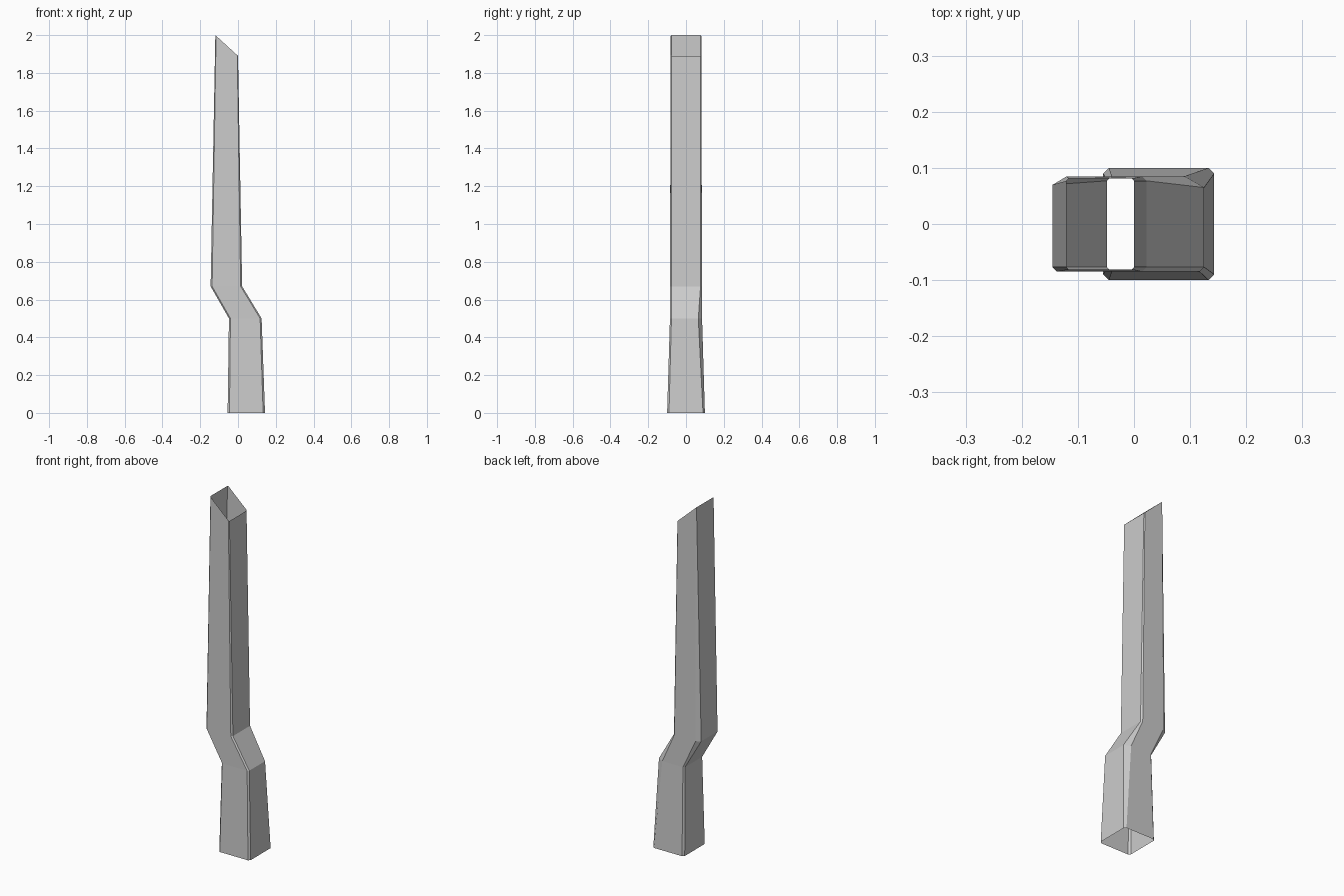
import bpy, bmesh

if "Cube" in bpy.data.objects:
    bpy.data.objects.remove(bpy.data.objects["Cube"])

# Cross-sections: x_min, x_max, half depth, z at left, z at right,
# then (x, y) chamfers: front-left, front-right, back-right, back-left
SECTIONS = [
    (-0.055, 0.143, 0.10, 0.0, 0.0, [(0.010, 0.010)] * 4),
    (-0.048, 0.125, 0.085, 0.50, 0.50,
     [(0.008, 0.008), (0.008, 0.008), (0.035, 0.020), (0.008, 0.008)]),
    (-0.145, 0.022, 0.085, 0.67, 0.67,
     [(0.008, 0.008), (0.008, 0.008), (0.008, 0.008), (0.025, 0.015)]),
    (-0.12, 0.0, 0.081, 2.0, 1.89, [(0.004, 0.004)] * 4),
]


def ring(bm, x0, x1, d, zl, zr, ch):
    """One chamfered rectangle, counter-clockwise seen from above."""
    (a, b), (c, e), (f, g), (h, i) = ch
    pts = [(x0 + a, -d), (x1 - c, -d), (x1, -d + e), (x1, d - g),
           (x1 - f, d), (x0 + h, d), (x0, d - i), (x0, -d + b)]
    return [bm.verts.new((x, y, zl + (zr - zl) * (x - x0) / (x1 - x0)))
            for x, y in pts]


# Open hollow beam with a kink and a slanted top
bm = bmesh.new()
rings = [ring(bm, *s) for s in SECTIONS]
for lo, hi in zip(rings, rings[1:]):
    for k in range(8):
        n = (k + 1) % 8
        bm.faces.new((lo[k], lo[n], hi[n], hi[k]))
mesh = bpy.data.meshes.new("kinked_beam")
bm.to_mesh(mesh)
bm.free()
beam = bpy.data.objects.new("kinked_beam", mesh)
bpy.context.collection.objects.link(beam)
